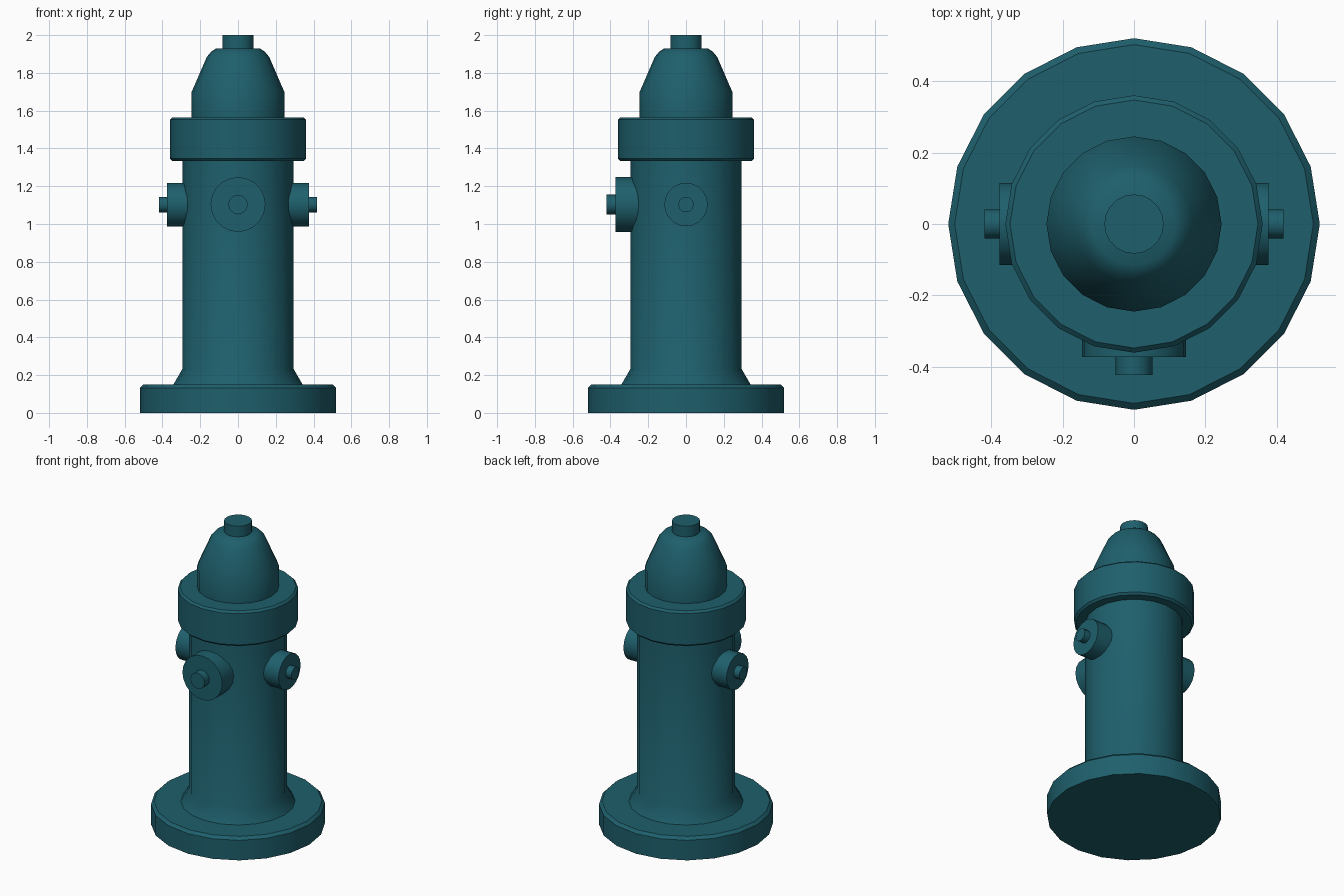
import bpy, bmesh, math
from mathutils import Matrix

if "Cube" in bpy.data.objects:
    bpy.data.objects.remove(bpy.data.objects["Cube"])

paint = bpy.data.materials.new("teal_paint")
paint.diffuse_color = (0.013, 0.115, 0.15, 1)
paint.use_nodes = True
paint.node_tree.nodes["Principled BSDF"].inputs["Base Color"].default_value = paint.diffuse_color


def lathe(name, profile, sides=20, matrix=Matrix()):
    """Revolve (radius, height) points around z, cap both ends, then place."""
    bm = bmesh.new()
    rings = []
    for r, z in profile:
        rings.append([bm.verts.new((r * math.cos(2 * math.pi * i / sides),
                                    r * math.sin(2 * math.pi * i / sides), z))
                      for i in range(sides)])
    for low, high in zip(rings, rings[1:]):
        for i in range(sides):
            j = (i + 1) % sides
            bm.faces.new((low[i], low[j], high[j], high[i]))
    bm.faces.new(rings[0][::-1])
    bm.faces.new(rings[-1])
    bm.transform(matrix)
    mesh = bpy.data.meshes.new(name)
    bm.to_mesh(mesh)
    bm.free()
    obj = bpy.data.objects.new(name, mesh)
    bpy.context.collection.objects.link(obj)
    mesh.materials.append(paint)
    bpy.ops.object.select_all(action='DESELECT')
    obj.select_set(True)
    bpy.context.view_layer.objects.active = obj
    bpy.ops.object.shade_smooth_by_angle(angle=math.radians(35))
    return obj


# Foot flange, barrel with flared bottom, collar ring
lathe("base_flange", [(0.52, 0), (0.52, 0.132), (0.502, 0.15)])
lathe("barrel", [(0.345, 0.145), (0.293, 0.235), (0.293, 1.36)])
lathe("collar", [(0.347, 1.333), (0.36, 1.346), (0.36, 1.552), (0.347, 1.565)])

# Bonnet and its operating nut
lathe("bonnet", [(0.245, 1.56), (0.245, 1.70), (0.165, 1.885), (0.142, 1.912), (0.115, 1.93)])
lathe("top_nut", [(0.083, 1.92), (0.083, 2.0)])

# Outlet caps with bolts: name, heading from +x, cap radius, bolt radius, cap end, bolt end
outlets = [("right", 0, 0.115, 0.041, 0.376, 0.418),
           ("left", 180, 0.115, 0.041, 0.376, 0.418),
           ("front", -90, 0.145, 0.052, 0.372, 0.422)]
for name, heading, cap_r, bolt_r, cap_end, bolt_end in outlets:
    place = (Matrix.Translation((0, 0, 1.103))
             @ Matrix.Rotation(math.radians(heading), 4, 'Z')
             @ Matrix.Rotation(math.radians(90), 4, 'Y'))
    lathe(name + "_outlet_cap", [(cap_r, 0.2), (cap_r, cap_end)], 20, place)
    lathe(name + "_outlet_bolt", [(bolt_r, cap_end - 0.02), (bolt_r, bolt_end)], 12, place)
